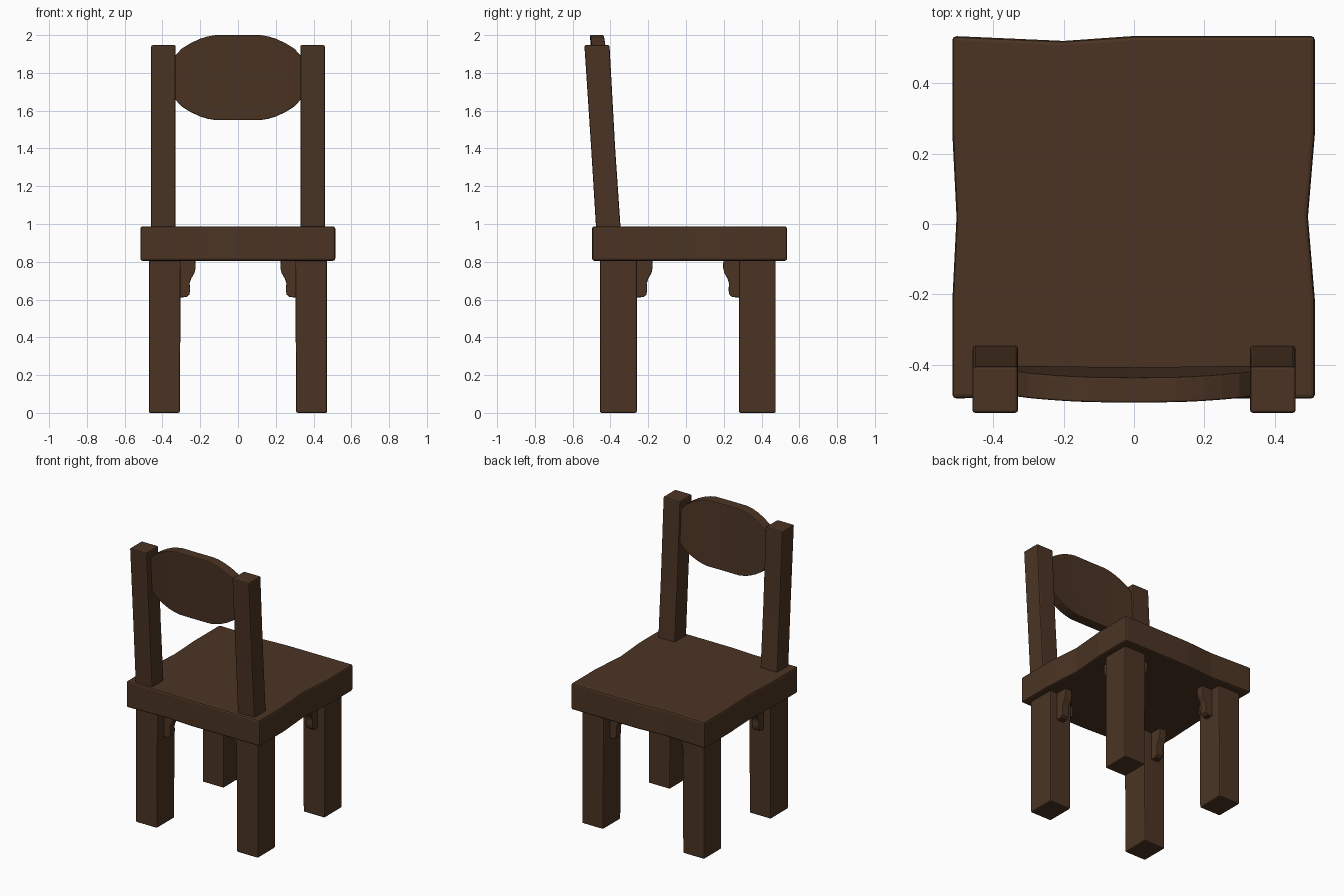
import bpy, bmesh
from mathutils import Vector

if "Cube" in bpy.data.objects:
    bpy.data.objects.remove(bpy.data.objects["Cube"])

wood = bpy.data.materials.new("dark brown wood")
wood.diffuse_color = (0.070, 0.034, 0.0168, 1)
wood.use_nodes = True
wood.node_tree.nodes["Principled BSDF"].inputs["Base Color"].default_value = wood.diffuse_color


def loft(name, rings, bevel=0.008):
    """Closed solid through rings of equal point count, with eased edges."""
    bm = bmesh.new()
    loops = [[bm.verts.new(p) for p in ring] for ring in rings]
    n = len(loops[0])
    for a, b in zip(loops, loops[1:]):
        for i in range(n):
            j = (i + 1) % n
            bm.faces.new((a[i], a[j], b[j], b[i]))
    bm.faces.new(loops[0][::-1])
    bm.faces.new(loops[-1])
    bmesh.ops.recalc_face_normals(bm, faces=bm.faces)
    mesh = bpy.data.meshes.new(name)
    bm.to_mesh(mesh)
    bm.free()
    obj = bpy.data.objects.new(name, mesh)
    bpy.context.collection.objects.link(obj)
    mesh.materials.append(wood)
    if bevel:
        mod = obj.modifiers.new("eased edges", "BEVEL")
        mod.width = bevel
        mod.segments = 2
        mod.limit_method = "ANGLE"
        mod.angle_limit = 0.9
    return obj


def rect(x0, x1, y0, y1, z):
    return [(x0, y0, z), (x1, y0, z), (x1, y1, z), (x0, y1, z)]


# Seat slab with hand-cut wavy edges
seat = [(-0.517, -0.497), (-0.2, -0.487), (0.0, -0.497), (0.515, -0.497),
        (0.515, -0.22), (0.495, 0.02), (0.515, 0.26), (0.515, 0.535),
        (0.0, 0.535), (-0.2, 0.521), (-0.517, 0.535),
        (-0.517, 0.26), (-0.505, 0.02), (-0.517, -0.22)]
loft("seat", [[(x, y, z) for x, y in seat] for z in (0.805, 0.988)], 0.012)

# Bracket silhouette: distance out from the leg, height
scroll = [(-0.02, 0.81), (0.082, 0.81), (0.084, 0.77), (0.077, 0.74),
          (0.06, 0.71), (0.052, 0.685), (0.055, 0.65), (0.05, 0.625),
          (0.035, 0.613), (-0.02, 0.61)]

# Legs, each with two scroll brackets pointing inward
for sx, side in ((-1, "left"), (1, "right")):
    for y0, y1, sy, end in ((-0.455, -0.26, -1, "front"), (0.28, 0.475, 1, "rear")):
        xs = sorted((sx * 0.472, sx * 0.308))
        xt = sorted((sx * 0.472, sx * 0.303))
        loft(f"{end}_{side}_leg", [rect(*xs, y0, y1, 0), rect(*xt, y0, y1, 0.82)])
        yc, xc = (y0 + y1) / 2, sx * 0.39
        yin = y1 if sy < 0 else y0
        loft(f"{end}_{side}_bracket_across",
             [[(sx * (0.308 - d), yc + t, z) for d, z in scroll] for t in (-0.027, 0.027)], 0.005)
        loft(f"{end}_{side}_bracket_along",
             [[(xc + t, yin - sy * d, z) for d, z in scroll] for t in (-0.027, 0.027)], 0.005)

    # Leaning back post
    xs = sorted((sx * 0.33, sx * 0.46))
    loft(f"{side}_back_post", [rect(*xs, -0.475, -0.345, 0.96),
                               rect(*xs, -0.502, -0.375, 1.40),
                               rect(*xs, -0.538, -0.405, 1.947)])

# Rounded back panel: slices across x, slightly bowed and leaning with the posts
slices = [(0.345, 0.105), (0.33, 0.118), (0.30, 0.152), (0.25, 0.183), (0.20, 0.206),
          (0.16, 0.218), (0.12, 0.225)]
slices = [(-x, h) for x, h in slices] + [(0, 0.225)] + slices[::-1]
rings = []
for x, h in slices:
    bow = -0.447 - 0.011 * (1 - (x / 0.345) ** 2)
    rings.append([(x, bow - 0.065 * s * h + t, 1.775 + s * h)
                  for s, t in ((-1, -0.036), (-1, 0.036), (1, 0.036), (1, -0.036))])
loft("back_panel", rings, 0.005)
